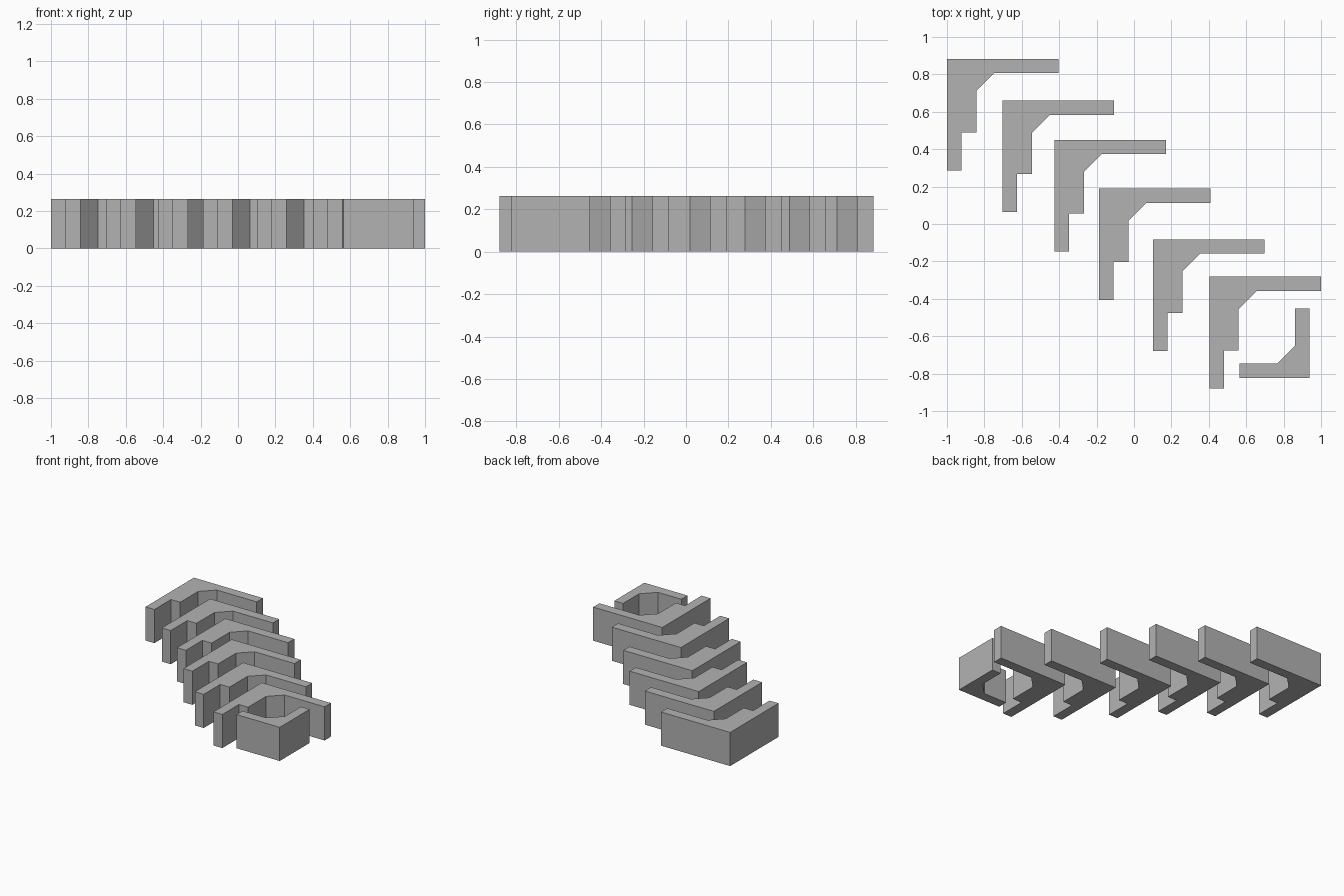
import bpy
import bmesh

cube = bpy.data.objects.get("Cube")
if cube:
    bpy.data.objects.remove(cube)

HEIGHT = 0.263

grey = bpy.data.materials.new("plain grey")
grey.use_nodes = True
colour = (0.45, 0.45, 0.45, 1)
grey.diffuse_color = colour
grey.node_tree.nodes["Principled BSDF"].inputs["Base Color"].default_value = colour


def extrude_outline(name, outline, corner):
    """Flat outline raised to a solid block, placed by its outer corner."""
    bm = bmesh.new()
    base = bm.faces.new([bm.verts.new((x, y, 0)) for x, y in outline])
    raised = bmesh.ops.extrude_face_region(bm, geom=[base], use_keep_orig=True)
    top = [v for v in raised["geom"] if isinstance(v, bmesh.types.BMVert)]
    bmesh.ops.translate(bm, verts=top, vec=(0, 0, HEIGHT))
    bmesh.ops.recalc_face_normals(bm, faces=bm.faces)
    mesh = bpy.data.meshes.new(name)
    bm.to_mesh(mesh)
    bm.free()
    mesh.materials.append(grey)
    obj = bpy.data.objects.new(name, mesh)
    obj.location = (*corner, 0)
    bpy.context.collection.objects.link(obj)


# Row of six stepped corner brackets with a chamfered inner corner
bracket = [(0, 0), (0, -0.597), (0.077, -0.597), (0.077, -0.393), (0.157, -0.393),
           (0.157, -0.172), (0.252, -0.077), (0.597, -0.077), (0.597, 0)]
corners = [(-1, 0.883), (-0.703, 0.66), (-0.425, 0.45),
           (-0.187, 0.19), (0.102, -0.082), (0.403, -0.282)]
for i, corner in enumerate(corners):
    extrude_outline(f"corner_bracket_{i + 1}", bracket, corner)

# Small bracket closing the last one, facing the other way
closing = [(0, 0), (0, 0.37), (-0.076, 0.37), (-0.076, 0.172),
           (-0.172, 0.076), (-0.374, 0.076), (-0.374, 0)]
extrude_outline("closing_bracket", closing, (0.937, -0.823))
